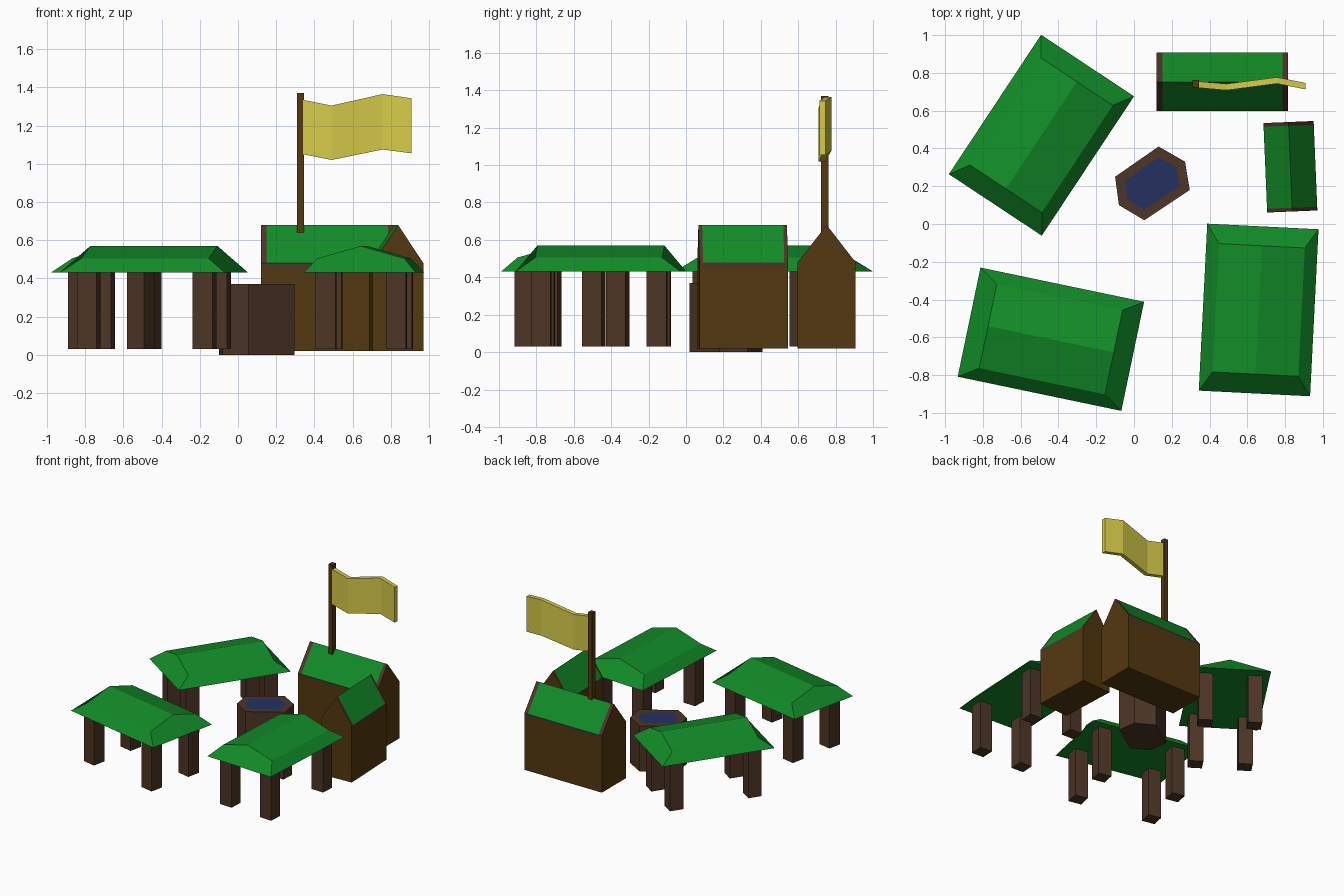
import bpy, bmesh, math
from mathutils import Matrix, Vector

cube = bpy.data.objects.get("Cube")
if cube:
    bpy.data.objects.remove(cube, do_unlink=True)


def material(name, rgb):
    m = bpy.data.materials.new(name)
    m.use_nodes = True
    m.diffuse_color = (*rgb, 1)
    m.node_tree.nodes["Principled BSDF"].inputs["Base Color"].default_value = (*rgb, 1)
    return m


GREEN = material("roof_green", (0.006, 0.26, 0.021))
TIMBER = material("dark_timber", (0.074, 0.036, 0.019))
WALL = material("warm_wood", (0.087, 0.040, 0.005))
WATER = material("water_blue", (0.018, 0.031, 0.12))
YELLOW = material("flag_yellow", (0.68, 0.60, 0.067))


def finish(bm, name, mats, at=(0, 0, 0), turn=0):
    bmesh.ops.recalc_face_normals(bm, faces=bm.faces)
    mesh = bpy.data.meshes.new(name)
    bm.to_mesh(mesh)
    bm.free()
    for m in mats:
        mesh.materials.append(m)
    ob = bpy.data.objects.new(name, mesh)
    ob.location = at
    ob.rotation_euler.z = math.radians(turn)
    bpy.context.collection.objects.link(ob)
    return ob


def add_box(bm, center, size):
    bmesh.ops.create_cube(bm, size=1, matrix=Matrix.Translation(center) @ Matrix.Diagonal((*size, 1)))


def rectangle(bm, x, y, z):
    return [bm.verts.new((sx * x, sy * y, z)) for sx, sy in ((-1, -1), (1, -1), (1, 1), (-1, 1))]


# Market stall: hipped canopy with a shallow gabled top, on four posts
def stall(name, at, turn):
    bm = bmesh.new()
    e = rectangle(bm, 0.4425, 0.295, 0.43)
    s = rectangle(bm, 0.34, 0.2275, 0.505)
    left, right = [bm.verts.new((x, 0, 0.57)) for x in (-0.34, 0.34)]
    for face in (e,
                 (e[0], e[1], s[1], s[0]), (e[2], e[3], s[3], s[2]),
                 (e[1], e[2], s[2], right, s[1]), (e[3], e[0], s[0], left, s[3]),
                 (s[0], s[1], right, left), (s[2], s[3], left, right)):
        bm.faces.new(face)
    finish(bm, name + "_canopy", [GREEN], at, turn)
    bm = bmesh.new()
    for sx in (-1, 1):
        for sy in (-1, 1):
            add_box(bm, (sx * 0.31, sy * 0.185, 0.235), (0.106, 0.106, 0.41))
    finish(bm, name + "_posts", [TIMBER], at, turn)


stall("back_right_stall", (-0.49, 0.47, 0), 56.5)
stall("front_right_stall", (-0.44, -0.61, 0), -11.8)
stall("front_left_stall", (0.66, -0.455, 0), 87.1)


# House: gabled profile swept along its length, timber trim round the roof
def house(name, at, turn, half_len, half_wid, trim):
    bm = bmesh.new()
    w = half_wid
    profile = [(-w, 0.02), (-w, 0.45), (-w, 0.48), (0, 0.68), (w, 0.48), (w, 0.45), (w, 0.02)]
    stations = [-half_len, trim - half_len, half_len - trim, half_len]
    rings = [[bm.verts.new((x, y, z)) for y, z in profile] for x in stations]
    n = len(profile)
    for k in range(len(rings) - 1):
        a, b = rings[k], rings[k + 1]
        for i in range(n):
            j = (i + 1) % n
            f = bm.faces.new((a[i], a[j], b[j], b[i]))
            if i in (1, 4):
                f.material_index = 1
            elif i in (2, 3):
                f.material_index = 2 if k == 1 else 1
    bm.faces.new(rings[0])
    bm.faces.new(rings[-1])
    finish(bm, name, [WALL, TIMBER, GREEN], at, turn)


house("large_house", (0.468, 0.752, 0), 0, 0.348, 0.155, 0.03)
house("small_house", (0.828, 0.303, 0), 92.4, 0.237, 0.133, 0.02)

# Well: six-sided drum with an inset water surface
bm = bmesh.new()
outline = [(0.13, 0.41), (-0.1, 0.25), (-0.08, 0.1), (0.055, 0.02), (0.295, 0.18), (0.27, 0.33)]
base = bm.faces.new([bm.verts.new((x, y, 0)) for x, y in outline])
ext = bmesh.ops.extrude_face_region(bm, geom=[base], use_keep_orig=True)["geom"]
bmesh.ops.translate(bm, verts=[g for g in ext if isinstance(g, bmesh.types.BMVert)], vec=(0, 0, 0.37))
bmesh.ops.recalc_face_normals(bm, faces=bm.faces)
top = max(bm.faces, key=lambda f: f.calc_center_median().z)
bmesh.ops.inset_region(bm, faces=[top], thickness=0.056)
top.material_index = 1
finish(bm, "well", [TIMBER, WATER])

# Flag pole
bm = bmesh.new()
add_box(bm, (0.327, 0.742, 1.005), (0.036, 0.04, 0.73))
finish(bm, "flag_pole", [WALL])

# Waving flag: thin ribbon swept through four stations (x, y, bottom, top)
bm = bmesh.new()
rings = []
for x, y, low, high in ((0.34, 0.738, 1.05, 1.335), (0.49, 0.725, 1.02, 1.305),
                        (0.757, 0.76, 1.075, 1.365), (0.907, 0.73, 1.055, 1.343)):
    rings.append([bm.verts.new((x, y + d, z)) for d, z in
                  ((-0.017, low), (0.017, low), (0.017, high), (-0.017, high))])
for a, b in zip(rings, rings[1:]):
    for i in range(4):
        j = (i + 1) % 4
        bm.faces.new((a[i], a[j], b[j], b[i]))
bm.faces.new(rings[0])
bm.faces.new(rings[-1])
finish(bm, "flag", [YELLOW])
